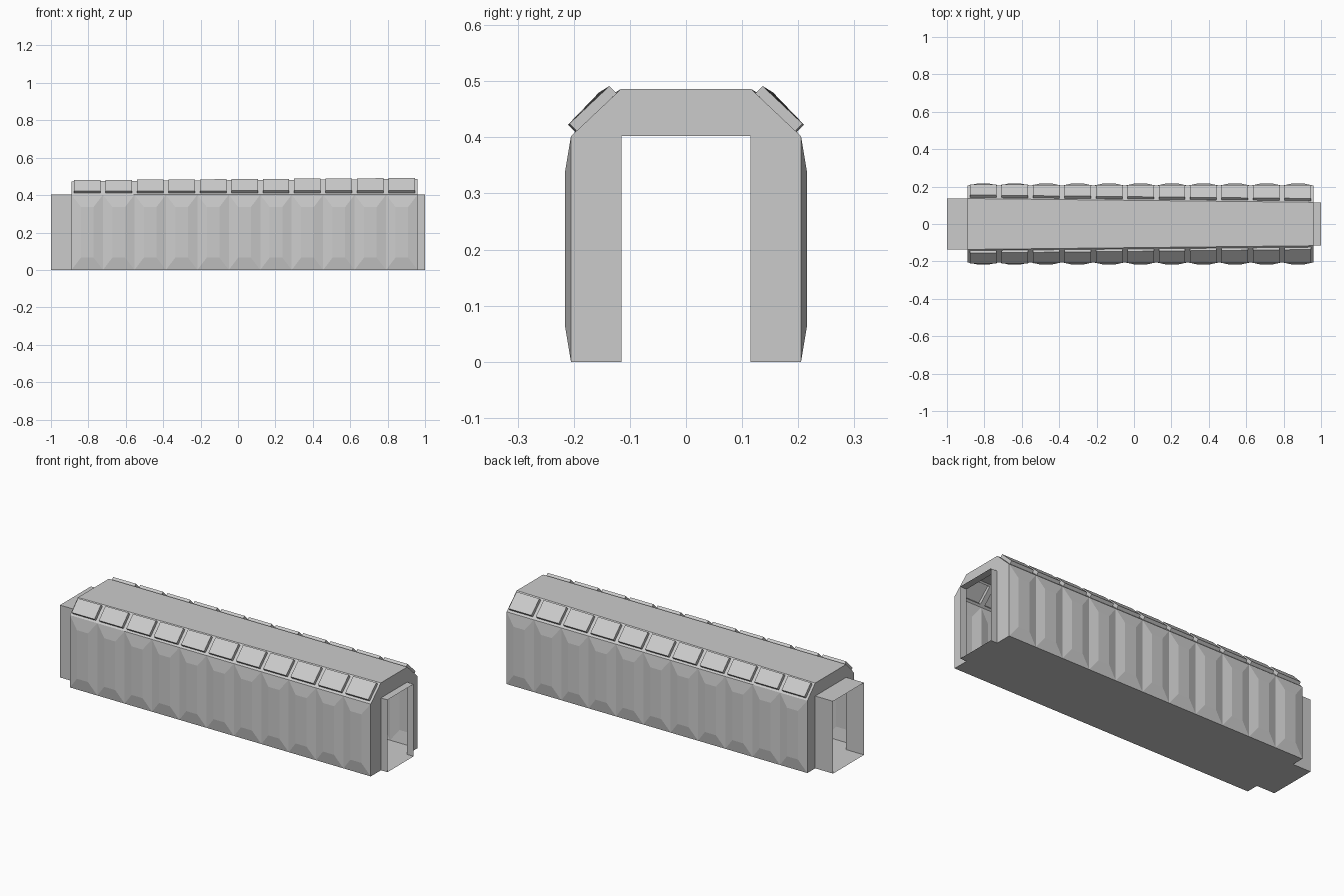
import bpy, bmesh
from mathutils import Vector

if "Cube" in bpy.data.objects:
    bpy.data.objects.remove(bpy.data.objects["Cube"])

X0, X1, N = -0.89, 0.96, 11       # main hall ends and number of bays
W, EAVE = 0.205, 0.402            # half width, wall height
BULGE, RAISE = 0.011, 0.018       # wall panel bulge, window height


def roof(x):
    """Half width and height of the gently tapering flat roof at x."""
    t = (x - X0) / (X1 - X0)
    return 0.136 + (0.116 - 0.136) * t, 0.474 + (0.486 - 0.474) * t


def make(name, faces):
    bm = bmesh.new()
    for pts in faces:
        bm.faces.new([bm.verts.new(p) for p in pts])
    bmesh.ops.remove_doubles(bm, verts=bm.verts, dist=1e-4)
    bmesh.ops.recalc_face_normals(bm, faces=bm.faces)
    mesh = bpy.data.meshes.new(name)
    bm.to_mesh(mesh)
    bm.free()
    ob = bpy.data.objects.new(name, mesh)
    bpy.context.collection.objects.link(ob)
    return ob


def mirror_y(ob):
    mod = ob.modifiers.new("Mirror", 'MIRROR')
    mod.use_axis = (False, True, False)
    mod.use_clip = False


def ring(a, b):
    """Quads joining two closed loops of points."""
    n = len(a)
    return [[a[i], a[(i + 1) % n], b[(i + 1) % n], b[i]] for i in range(n)]


walls, slopes, windows = [], [], []
p = (X1 - X0) / N
for i in range(N):
    xa, xb = X0 + i * p, X0 + (i + 1) * p

    # bulged wall bay: outer rectangle with a raised inner one
    outer = [Vector((x, W, z)) for x, z in ((xa, 0), (xb, 0), (xb, EAVE), (xa, EAVE))]
    ia, ib = xa + 0.3 * p, xb - 0.3 * p
    inner = [Vector((x, W + BULGE, z)) for x, z in
             ((ia, 0.066), (ib, 0.066), (ib, 0.336), (ia, 0.336))]
    walls += ring(outer, inner) + [inner]

    # sloped eave bay with a window pocket
    def on_slope(t, s):
        x = xa + t * p
        r, z = roof(x)
        return Vector((x, W + (r - W) * s, EAVE + (z - EAVE) * s))
    edge = [on_slope(t, s) for t, s in ((0, 0), (1, 0), (1, 1), (0, 1))]
    hole = [on_slope(t, s) for t, s in ((.08, .11), (.92, .11), (.92, .91), (.08, .91))]
    slopes += ring(edge, hole)

    # raised window box
    n = (edge[1] - edge[0]).cross(edge[3] - edge[0]).normalized()
    if n.y < 0:
        n = -n
    lid = [v + n * RAISE for v in hole]
    windows += ring(hole, lid) + [lid]

mirror_y(make("side_walls", walls))
mirror_y(make("eave_slopes", slopes))
mirror_y(make("eave_windows", windows))

# flat roof and floor
(ra, za), (rb, zb) = roof(X0), roof(X1)
make("roof", [[(X0, -ra, za), (X1, -rb, zb), (X1, rb, zb), (X0, ra, za)]])
make("floor", [[(X0, -W, 0), (X0, W, 0), (X1, W, 0), (X1, -W, 0)]])

# end walls with doorways, and the open connecting passages
for name, x, tip, d in (("left", X0, -1.0, 0.136), ("right", X1, 1.0, 0.115)):
    r, z = roof(x)
    half = [(d, EAVE), (d, 0), (W, 0), (W, EAVE), (r, z)]
    loop = half + [(-y, h) for y, h in reversed(half)]
    make(name + "_end_wall", [[(x, y, h) for y, h in loop]])
    door = [(-d, 0), (d, 0), (d, EAVE), (-d, EAVE)]
    make(name + "_passage", ring([Vector((x, y, h)) for y, h in door],
                                 [Vector((tip, y, h)) for y, h in door]))
